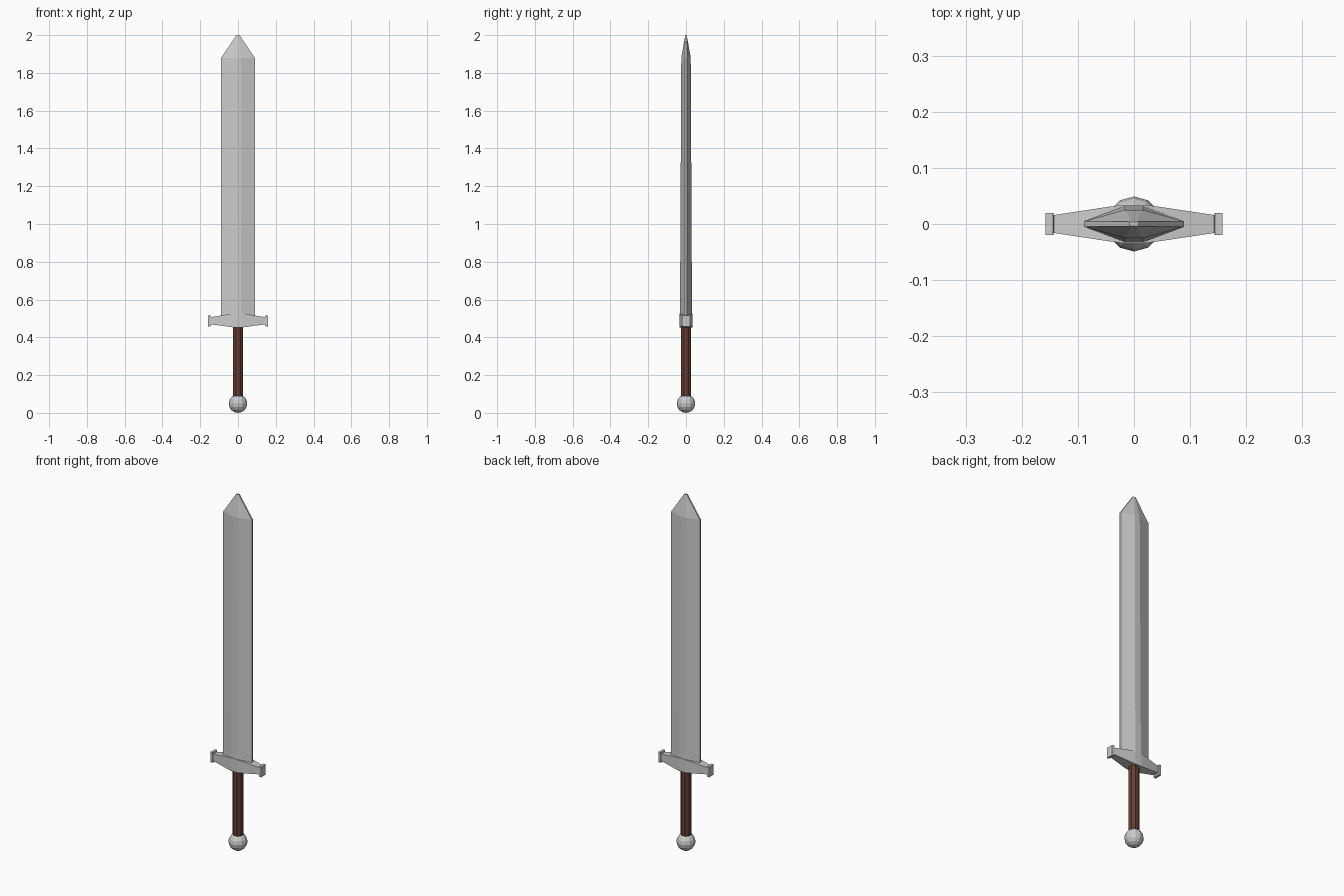
import bpy, bmesh

if "Cube" in bpy.data.objects:
    bpy.data.objects.remove(bpy.data.objects["Cube"])


def loft(name, sections):
    """Skin a list of equal-length point rings and cap both ends."""
    bm = bmesh.new()
    rings = [[bm.verts.new(p) for p in ring] for ring in sections]
    n = len(rings[0])
    for a, b in zip(rings, rings[1:]):
        for i in range(n):
            j = (i + 1) % n
            bm.faces.new((a[i], a[j], b[j], b[i]))
    bm.faces.new(rings[0])
    bm.faces.new(rings[-1])
    bmesh.ops.recalc_face_normals(bm, faces=bm.faces)
    mesh = bpy.data.meshes.new(name)
    bm.to_mesh(mesh)
    bm.free()
    obj = bpy.data.objects.new(name, mesh)
    bpy.context.collection.objects.link(obj)
    return obj


def blade_ring(z, width, edge, ridge_x, ridge_y):
    """Eight-sided cross-section: thin edges and a flat central ridge."""
    half = [(width, -edge), (width, edge), (ridge_x, ridge_y), (-ridge_x, ridge_y)]
    return [(x, y, z) for x, y in half + [(-x, -y) for x, y in half]]


def guard_ring(x, depth, low, high):
    return [(x, -depth, low), (x, depth, low), (x, depth, high), (x, -depth, high)]


# Blade
loft("blade", [
    blade_ring(0.49, 0.089, 0.005, 0.018, 0.032),
    blade_ring(1.88, 0.089, 0.005, 0.016, 0.025),
    blade_ring(2.00, 0.008, 0.004, 0.004, 0.004),
])

# Crossguard with flared end caps, mirrored about the centre
right = [(0.02, 0.034, 0.452, 0.525), (0.05, 0.030, 0.456, 0.522),
         (0.143, 0.016, 0.469, 0.507),
         (0.144, 0.020, 0.459, 0.516), (0.158, 0.020, 0.458, 0.516)]
profile = [(-x, d, l, h) for x, d, l, h in reversed(right)] + right
loft("crossguard", [guard_ring(*p) for p in profile])

# Grip
bpy.ops.mesh.primitive_cylinder_add(vertices=8, radius=0.028, depth=0.38,
                                    location=(0, 0, 0.27), rotation=(0, 0, 0.3927))
grip = bpy.context.object
grip.name = "grip"
leather = bpy.data.materials.new("brown_leather")
leather.diffuse_color = (0.13, 0.05, 0.035, 1)
leather.use_nodes = True
leather.node_tree.nodes["Principled BSDF"].inputs["Base Color"].default_value = leather.diffuse_color
grip.data.materials.append(leather)

# Pommel
bpy.ops.mesh.primitive_uv_sphere_add(segments=12, ring_count=8, radius=0.049,
                                     location=(0, 0, 0.049))
bpy.context.object.name = "pommel"
